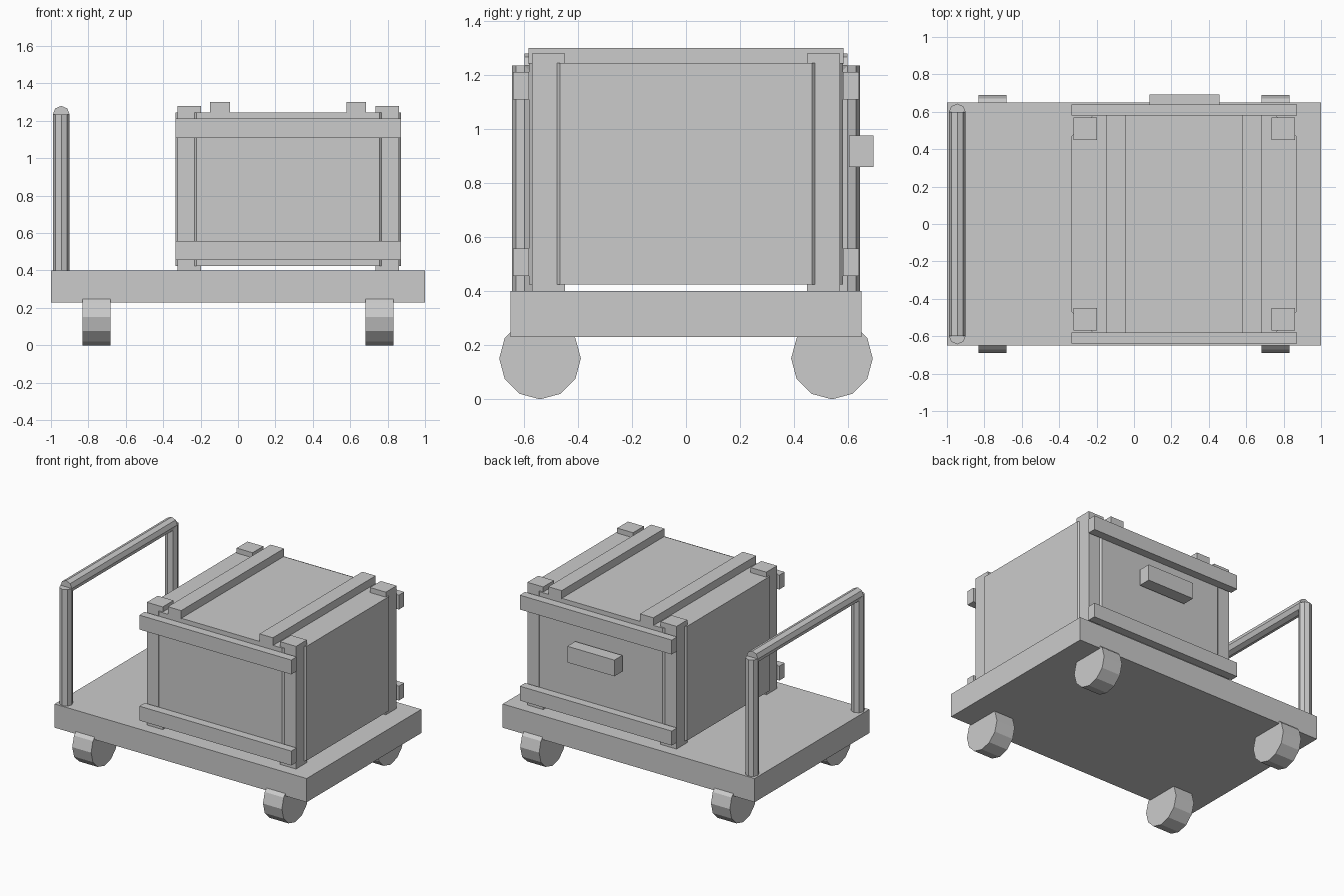
import bpy, bmesh
from math import pi
from mathutils import Matrix, Vector

default = bpy.data.objects.get("Cube")
if default:
    bpy.data.objects.remove(default, do_unlink=True)

grey = bpy.data.materials.new("plain grey")
grey.use_nodes = True
colour = (0.6, 0.6, 0.6, 1)
grey.diffuse_color = colour
grey.node_tree.nodes["Principled BSDF"].inputs["Base Color"].default_value = colour


def finish(name, bm):
    bmesh.ops.recalc_face_normals(bm, faces=bm.faces)
    mesh = bpy.data.meshes.new(name)
    bm.to_mesh(mesh)
    bm.free()
    mesh.materials.append(grey)
    obj = bpy.data.objects.new(name, mesh)
    bpy.context.collection.objects.link(obj)
    return obj


def box(name, centre, size):
    bm = bmesh.new()
    bmesh.ops.create_cube(bm, size=1, matrix=Matrix.Translation(centre) @ Matrix.Diagonal((*size, 1)))
    return finish(name, bm)


def cylinder(name, centre, radius, length, sides, axis):
    turn = {"X": Matrix.Rotation(pi / 2, 4, "Y"),
            "Y": Matrix.Rotation(pi / 2, 4, "X"),
            "Z": Matrix.Identity(4)}[axis]
    bm = bmesh.new()
    bmesh.ops.create_cone(bm, cap_ends=True, segments=sides, radius1=radius, radius2=radius,
                          depth=length, matrix=Matrix.Translation(centre) @ turn)
    return finish(name, bm)


SIDES = {"left": 1, "right": -1}
ENDS = {"front": -1, "back": 1}

# Flat deck on four wheels
box("deck", (0, 0, 0.315), (2, 1.3, 0.17))
for side, sx in SIDES.items():
    for end, sy in ENDS.items():
        cylinder(f"{end}_{side}_wheel", (0.757 * sx, 0.54 * sy, 0.151), 0.151, 0.15, 12, "X")

# Push handle: two posts and a bar
for end, sy in ENDS.items():
    cylinder(f"{end}_handle_post", (-0.945, 0.598 * sy, 0.81), 0.045, 0.85, 8, "Z")
cylinder("handle_bar", (-0.945, 0, 1.235), 0.045, 1.196, 8, "Y")

# Crate body: cross-shaped prism with small chamfers at the notches
CX = 0.268
quarter = [(0.603, 0.467), (0.592, 0.478), (0.5, 0.478),
           (0.5, 0.57), (0.489, 0.58)]
outline = (quarter + [(-x, y) for x, y in reversed(quarter)]
           + [(-x, -y) for x, y in quarter] + [(x, -y) for x, y in reversed(quarter)])
bm = bmesh.new()
base = bm.faces.new([bm.verts.new((CX + x, y, 0.424)) for x, y in outline])
raised = bmesh.ops.extrude_face_region(bm, geom=[base], use_keep_orig=True)
bmesh.ops.translate(bm, vec=Vector((0, 0, 0.82)),
                    verts=[v for v in raised["geom"] if isinstance(v, bmesh.types.BMVert)])
finish("crate_body", bm)

# Corner posts, lid strips and rails
for side, sx in SIDES.items():
    for end, sy in ENDS.items():
        box(f"{end}_{side}_crate_post", (CX + 0.529 * sx, 0.509 * sy, 0.84), (0.126, 0.122, 0.88))
    box(f"{side}_lid_strip", (CX + 0.364 * sx, 0, 1.27), (0.106, 1.166, 0.06))
for end, sy in ENDS.items():
    for level, z in (("upper", 1.16), ("lower", 0.507)):
        box(f"{end}_{level}_rail", (CX, 0.61 * sy, z), (1.206, 0.06, 0.103))

# Crate grip on the back
box("crate_grip", (CX + 0.002, 0.648, 0.918), (0.374, 0.09, 0.116))
